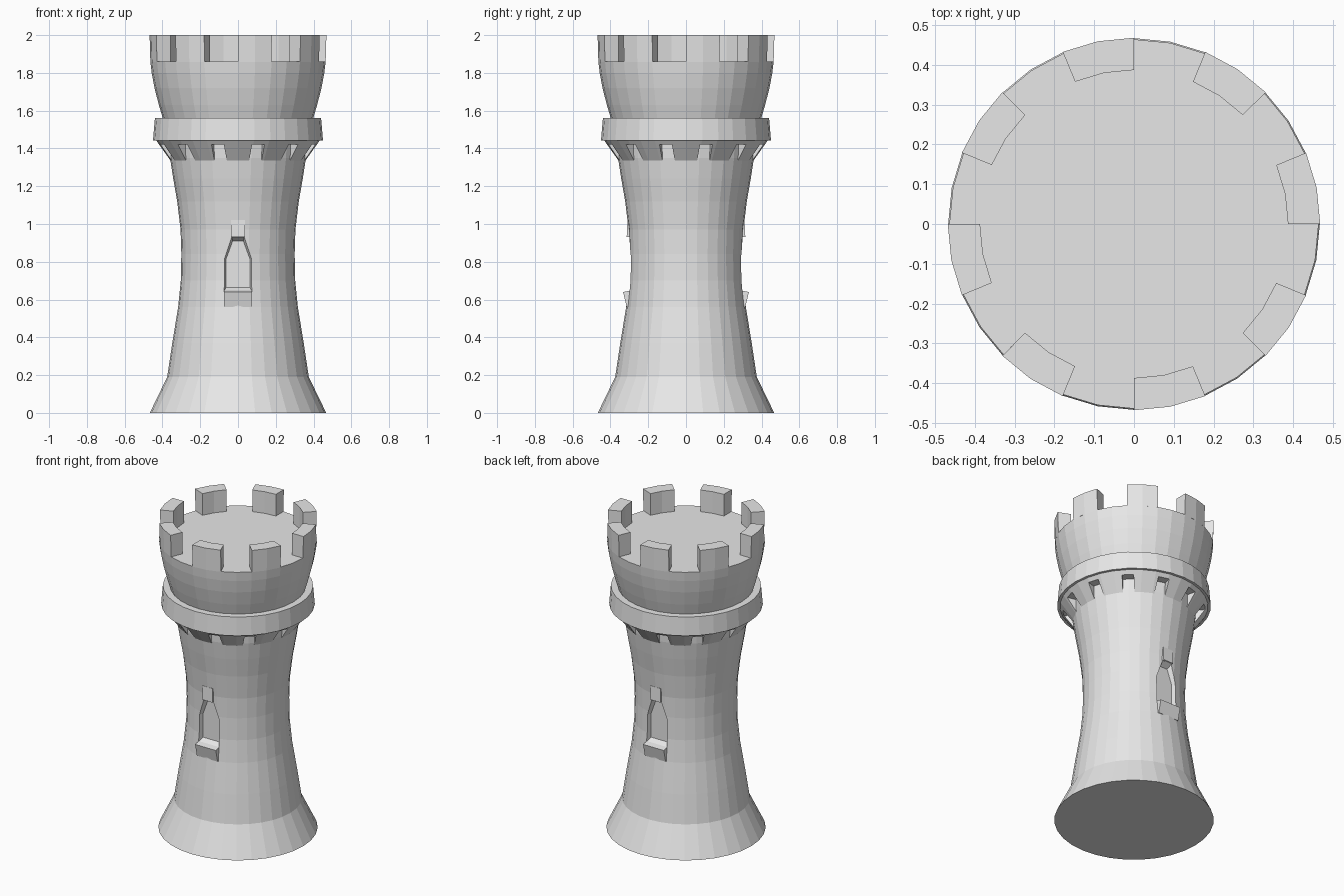
import bpy, bmesh
from math import sin, cos, pi, radians
from mathutils import Matrix, Vector

cube = bpy.data.objects.get("Cube")
if cube:
    bpy.data.objects.remove(cube, do_unlink=True)

SIDES = 32
STEP = 2 * pi / SIDES

stone = bpy.data.materials.new("grey stone")
stone.use_nodes = True
stone.diffuse_color = (0.8, 0.8, 0.8, 1)
stone.node_tree.nodes["Principled BSDF"].inputs["Base Color"].default_value = (0.8, 0.8, 0.8, 1)


def finish(name, bm):
    bmesh.ops.recalc_face_normals(bm, faces=bm.faces[:])
    mesh = bpy.data.meshes.new(name)
    bm.to_mesh(mesh)
    bm.free()
    mesh.materials.append(stone)
    obj = bpy.data.objects.new(name, mesh)
    bpy.context.collection.objects.link(obj)
    return obj


def polar(radius, angle, z):
    return Vector((radius * cos(angle), radius * sin(angle), z))


def lathe(name, profile):
    """Spin a (radius, height) profile into a capped solid."""
    bm = bmesh.new()
    rings = [[bm.verts.new(polar(r, i * STEP, z)) for i in range(SIDES)] for r, z in profile]
    for low, high in zip(rings, rings[1:]):
        for i in range(SIDES):
            j = (i + 1) % SIDES
            bm.faces.new((low[i], low[j], high[j], high[i]))
    bm.faces.new(rings[0])
    bm.faces.new(rings[-1])
    return finish(name, bm)


def loft(bm, first, last):
    """Join two matching outlines into a closed solid."""
    a = [bm.verts.new(p) for p in first]
    b = [bm.verts.new(p) for p in last]
    for i in range(len(a)):
        j = (i + 1) % len(a)
        bm.faces.new((a[i], a[j], b[j], b[i]))
    bm.faces.new(a)
    bm.faces.new(b)


def carve(target, cutter):
    mod = target.modifiers.new("carve", "BOOLEAN")
    mod.operation = "DIFFERENCE"
    mod.solver = "EXACT"
    mod.object = cutter
    cutter.hide_render = True
    bpy.context.view_layer.objects.active = target
    bpy.ops.object.modifier_apply(modifier=mod.name)
    bpy.data.objects.remove(cutter, do_unlink=True)


# Waisted shaft with flared foot
shaft = lathe("tower_shaft", [
    (0.467, 0), (0.375, 0.19), (0.348, 0.37), (0.317, 0.56), (0.303, 0.7),
    (0.300, 0.84), (0.304, 0.97), (0.322, 1.12), (0.343, 1.24), (0.36, 1.35),
    (0.365, 1.46)])

# Flared corbels: a cone split by twelve radial slots
corbels = lathe("corbels", [(0.31, 1.33), (0.357, 1.335), (0.435, 1.445), (0.31, 1.445)])
bm = bmesh.new()
for k in range(12):
    turn = Matrix.Rotation(radians(15 + 30 * k), 4, "Z")
    place = turn @ Matrix.Translation((0.4, 0, 1.36)) @ Matrix.Diagonal((0.24, 0.068, 0.12, 1))
    bmesh.ops.create_cube(bm, size=1, matrix=place)
carve(corbels, finish("corbel_slots", bm))

# Collar and battlement bowl
lathe("collar", [(0.35, 1.443), (0.450, 1.443), (0.440, 1.56), (0.35, 1.56)])
lathe("battlement_bowl", [
    (0.35, 1.55), (0.398, 1.56), (0.419, 1.63), (0.442, 1.72), (0.457, 1.80),
    (0.464, 1.86)])

# Eight merlons, each two wall facets wide
bm = bmesh.new()
for k in range(8):
    angles = [(4 * k + i) * STEP for i in range(3)]

    def outline(outer, z):
        return [polar(outer, a, z) for a in angles] + [polar(0.387, a, z) for a in reversed(angles)]

    loft(bm, outline(0.464, 1.858), outline(0.468, 2.0))
finish("merlons", bm)

# Pointed windows with sill and hood, front and back
HALF = [(0.076, 0.64), (0.076, 0.82), (0.034, 0.935)]
OUTLINE = HALF + [(-x, z) for x, z in reversed(HALF)]
for side, angle in (("front", 0), ("back", pi)):
    turn = Matrix.Rotation(angle, 4, "Z")

    def window_ring(scale, y):
        return [turn @ Vector((x * scale, y, 0.787 + (z - 0.787) * scale)) for x, z in OUTLINE]

    bm = bmesh.new()
    loft(bm, window_ring(1.06, -0.32), window_ring(0.83, -0.268))
    carve(shaft, finish(side + "_window_cutter", bm))

    for part, half, section in (
            ("sill", 0.074, [(-0.27, 0.56), (-0.314, 0.56), (-0.333, 0.64), (-0.27, 0.652)]),
            ("hood", 0.036, [(-0.27, 0.932), (-0.314, 0.932), (-0.310, 1.02), (-0.27, 1.02)])):
        bm = bmesh.new()
        loft(bm, *[[turn @ Vector((x, y, z)) for y, z in section] for x in (-half, half)])
        finish(side + "_window_" + part, bm)
